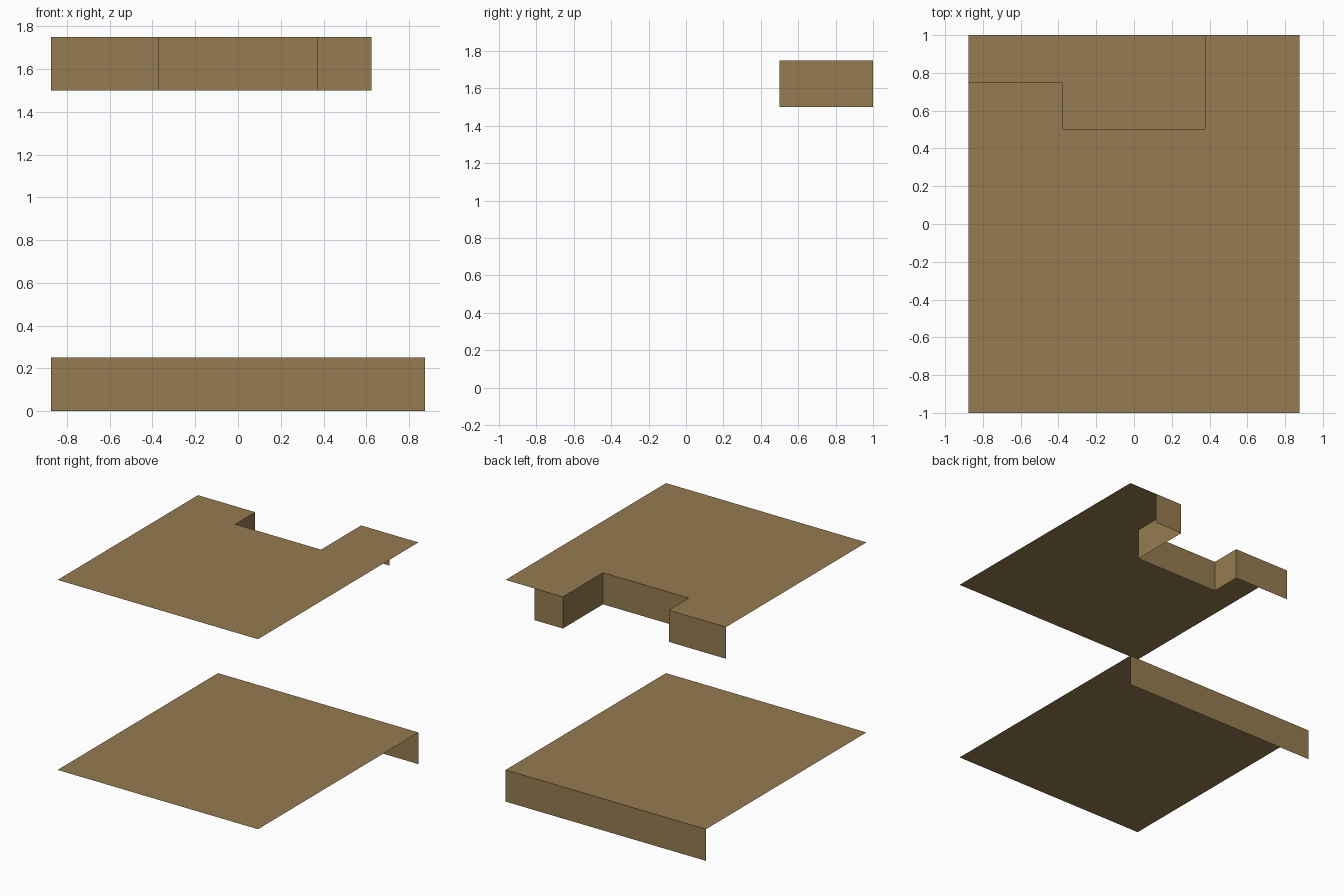
import bpy, bmesh

if "Cube" in bpy.data.objects:
    bpy.data.objects.remove(bpy.data.objects["Cube"])

W, D, DROP = 0.875, 1.0, 0.25   # half width, half depth, skirt height

tan = bpy.data.materials.new("tan_brown")
tan.diffuse_color = (0.30, 0.20, 0.08, 1)
tan.use_nodes = True
tan.node_tree.nodes["Principled BSDF"].inputs["Base Color"].default_value = tan.diffuse_color


def slab(name, outline, z, skirted):
    """Thin sheet at height z, with skirts hanging from the listed edges."""
    bm = bmesh.new()
    top = [bm.verts.new((x, y, z)) for x, y in outline]
    bm.faces.new(top)
    low = {}
    for i in skirted:
        a, b = i, (i + 1) % len(top)
        for k in (a, b):
            if k not in low:
                low[k] = bm.verts.new((*outline[k], z - DROP))
        bm.faces.new((top[a], low[a], low[b], top[b]))
    mesh = bpy.data.meshes.new(name)
    bm.to_mesh(mesh)
    bm.free()
    mesh.materials.append(tan)
    obj = bpy.data.objects.new(name, mesh)
    bpy.context.collection.objects.link(obj)
    return obj


# Lower sheet: full rectangle with a skirt along the back
slab("lower_platform", [(-W, -D), (W, -D), (W, D), (-W, D)], 0.25, [2])

# Upper sheet: notched back edge, skirt around the notch
slab("upper_platform",
     [(-W, -D), (W, -D), (W, D), (0.625, D), (0.375, D),
      (0.375, 0.5), (-0.375, 0.5), (-0.375, 0.75), (-W, 0.75)],
     1.75, [3, 4, 5, 6, 7])
